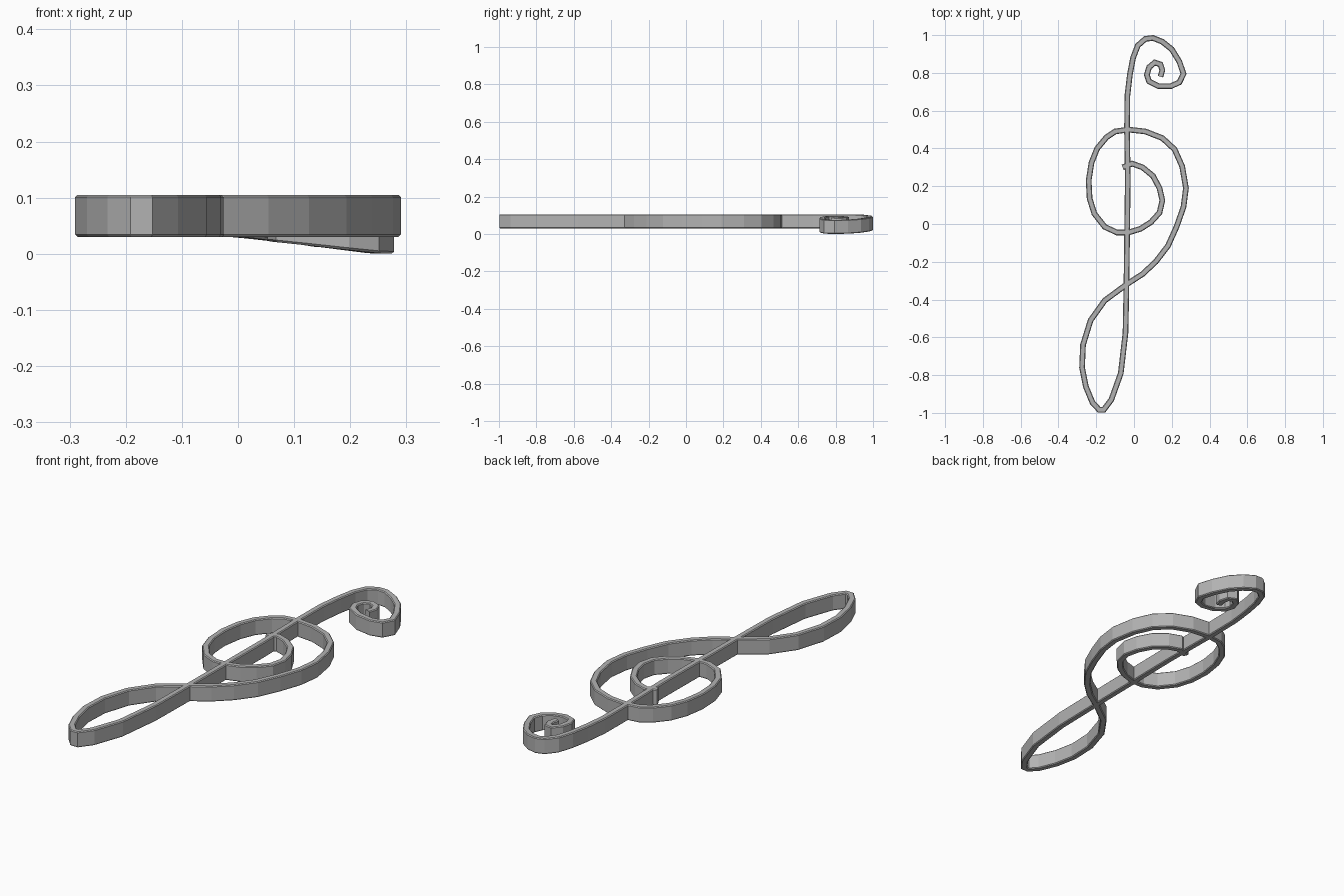
import bpy
import bmesh
from mathutils import Vector

WIDTH, BOTTOM, TOP, CHAMFER = 0.03, 0.03, 0.105, 0.004

# Centre line of the clef, section by section, from the inner curl to the scroll
inner_curl = [(-.06, .3), (-.01, .32), (.045, .3), (.1, .255), (.135, .19), (.15, .125),
              (.135, .06), (.09, .01), (.035, -.025), (-.03, -.045), (-.09, -.045)]
belly = [(-.155, -.015), (-.21, .055), (-.235, .135), (-.24, .23), (-.225, .325),
         (-.195, .4), (-.145, .46), (-.1, .49), (-.03, .5), (.06, .49), (.15, .455),
         (.215, .395), (.255, .305), (.275, .19), (.262, .09), (.225, -.015),
         (.18, -.115), (.115, -.2), (.045, -.265), (-.04, -.32)]
tail_loop = [(-.155, -.405), (-.23, -.51), (-.27, -.64), (-.275, -.76), (-.255, -.86),
             (-.22, -.945), (-.185, -.983), (-.16, -.983), (-.12, -.93), (-.07, -.79),
             (-.045, -.575)]
stem = [(-.04, -.32), (-.033, .23), (-.037, .5), (-.035, .68), (-.022, .79)]
scroll = [(-.005, .88), (.02, .945), (.06, .98), (.1, .985), (.15, .965), (.2, .925),
          (.24, .86), (.262, .795), (.24, .75), (.195, .73), (.13, .73), (.08, .755),
          (.068, .79), (.08, .83), (.11, .855), (.14, .845), (.15, .815), (.14, .78)]


def scroll_drop(point):
    """The scroll sinks as it swings away from the stem."""
    if point.y < 0.6:
        return 0.0
    return 0.03 * min(max(point.x / 0.25, 0.0), 1.0)


def ribbon_profile():
    """Upright rectangle with chamfered corners: (sideways, height) pairs."""
    half = WIDTH / 2
    return [(half, BOTTOM + CHAMFER), (half, TOP - CHAMFER),
            (half - CHAMFER, TOP), (CHAMFER - half, TOP),
            (-half, TOP - CHAMFER), (-half, BOTTOM + CHAMFER),
            (CHAMFER - half, BOTTOM), (half - CHAMFER, BOTTOM)]


def sweep_ribbon(name, path, material):
    """Sweep the profile along the path with mitred joints and capped ends."""
    points = [Vector(p) for p in path]
    steps = [(b - a).normalized() for a, b in zip(points, points[1:])]
    bm = bmesh.new()
    rings = []
    for i, point in enumerate(points):
        before, after = steps[max(i - 1, 0)], steps[min(i, len(steps) - 1)]
        along = (before + after).normalized()
        side = Vector((along.y, -along.x)) / max(along.dot(after), 0.7)
        drop = scroll_drop(point)
        rings.append([bm.verts.new((*(point + side * s), z - drop))
                      for s, z in ribbon_profile()])
    for ring, following in zip(rings, rings[1:]):
        for k in range(len(ring)):
            n = (k + 1) % len(ring)
            bm.faces.new((ring[k], ring[n], following[n], following[k]))
    bm.faces.new(rings[0])
    bm.faces.new(rings[-1])
    bmesh.ops.recalc_face_normals(bm, faces=bm.faces)
    mesh = bpy.data.meshes.new(name)
    bm.to_mesh(mesh)
    bm.free()
    mesh.materials.append(material)
    obj = bpy.data.objects.new(name, mesh)
    bpy.context.collection.objects.link(obj)
    return obj


def flat_material(name, colour):
    material = bpy.data.materials.new(name)
    material.use_nodes = True
    material.diffuse_color = colour
    material.node_tree.nodes["Principled BSDF"].inputs["Base Color"].default_value = colour
    return material


# Remove the default object
cube = bpy.data.objects.get("Cube")
if cube:
    bpy.data.objects.remove(cube, do_unlink=True)

# One continuous ribbon forms the whole clef
grey = flat_material("plain grey", (0.45, 0.45, 0.45, 1))
sweep_ribbon("treble_clef", inner_curl + belly + tail_loop + stem + scroll, grey)
